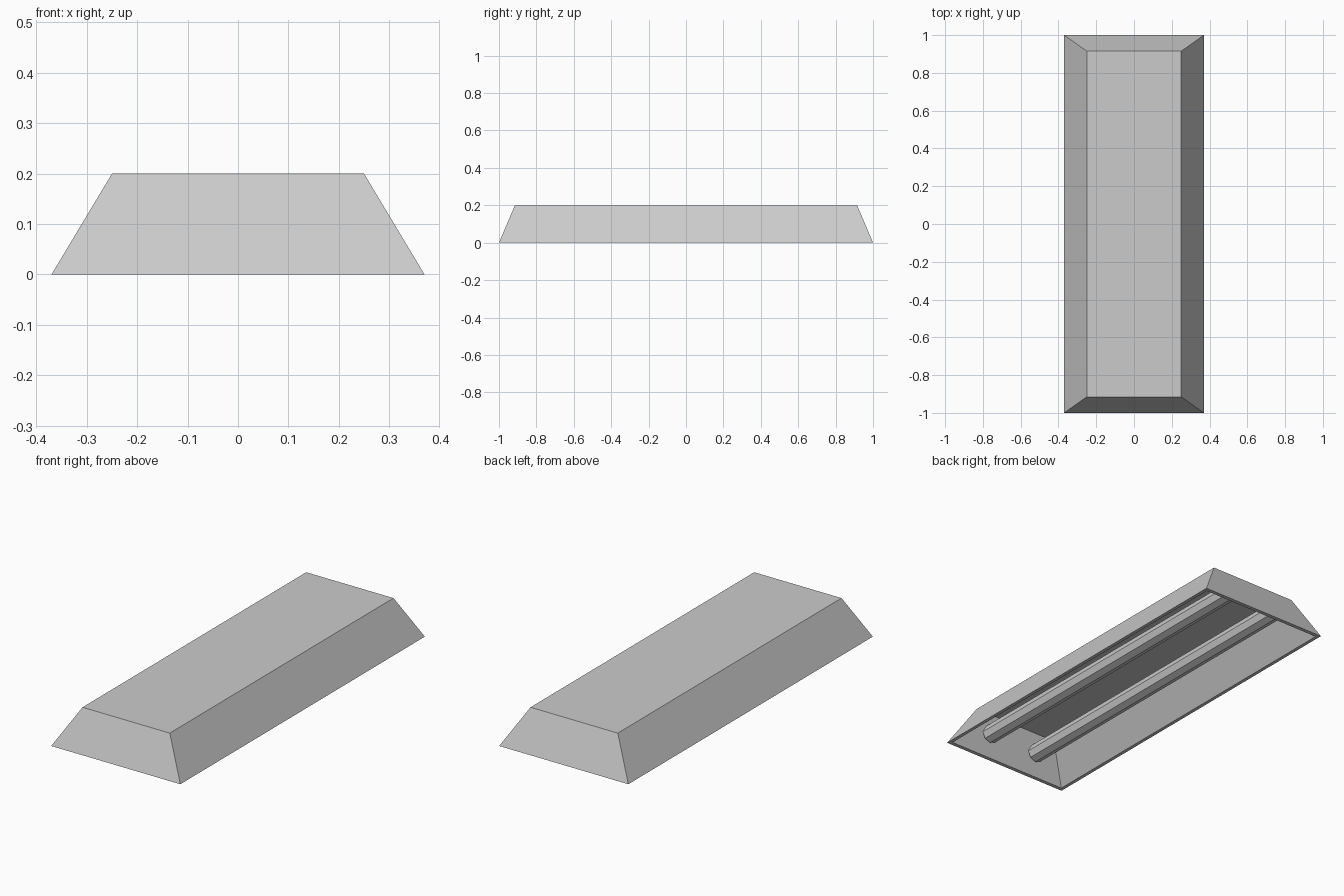
import bpy, bmesh, math

if "Cube" in bpy.data.objects:
    bpy.data.objects.remove(bpy.data.objects["Cube"])

def ring(bm, hx, hy, z):
    return [bm.verts.new((sx * hx, sy * hy, z))
            for sx, sy in ((-1, -1), (1, -1), (1, 1), (-1, 1))]

def finish(bm, name):
    bmesh.ops.recalc_face_normals(bm, faces=bm.faces)
    me = bpy.data.meshes.new(name)
    bm.to_mesh(me)
    bm.free()
    ob = bpy.data.objects.new(name, me)
    bpy.context.collection.objects.link(ob)
    return ob

# Hollow tapered housing: outer shell, bottom rim, inner reflector
bm = bmesh.new()
rings = [ring(bm, 0.25, 0.915, 0.2), ring(bm, 0.37, 1.0, 0.0),
         ring(bm, 0.352, 0.98, 0.0), ring(bm, 0.238, 0.90, 0.19)]
bm.faces.new(rings[0])
bm.faces.new(rings[-1])
for a, b in zip(rings, rings[1:]):
    for i in range(4):
        j = (i + 1) % 4
        bm.faces.new((a[i], a[j], b[j], b[i]))
finish(bm, "lamp_housing")

# Pair of eight-sided light tubes running lengthwise
for side, x in (("left", -0.147), ("right", 0.147)):
    bm = bmesh.new()
    bmesh.ops.create_cone(bm, cap_ends=True, segments=8, radius1=0.046,
                          radius2=0.046, depth=1.87)
    tube = finish(bm, "light_tube_" + side)
    tube.rotation_euler = (math.pi / 2, 0, 0)
    tube.location = (x, 0, 0.1)
